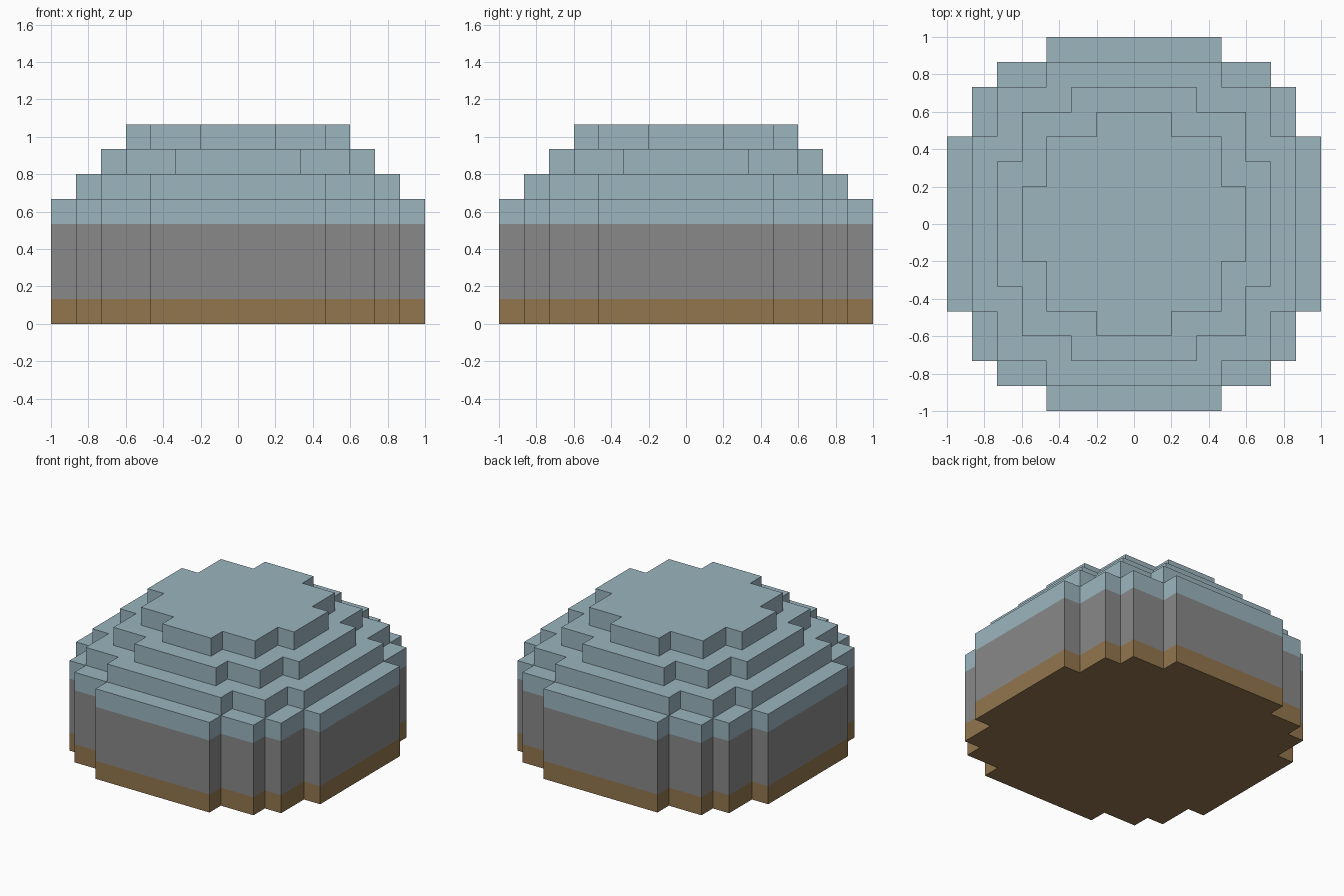
import bpy
import bmesh

if "Cube" in bpy.data.objects:
    bpy.data.objects.remove(bpy.data.objects["Cube"], do_unlink=True)

UNIT = 2 / 15  # edge of one block


def make_material(name, rgb):
    mat = bpy.data.materials.new(name)
    mat.use_nodes = True
    mat.diffuse_color = (*rgb, 1)
    mat.node_tree.nodes["Principled BSDF"].inputs["Base Color"].default_value = (*rgb, 1)
    return mat


brown = make_material("earth brown", (0.287, 0.181, 0.076))
grey = make_material("stone grey", (0.25, 0.25, 0.25))
blue = make_material("pale blue", (0.328, 0.462, 0.515))


def stepped_outline(corner):
    """Repeat one stepped corner at each quarter turn, counter-clockwise."""
    points = []
    for _ in range(4):
        points += corner
        corner = [(-y, x) for x, y in corner]
    return points


def tier(name, corner, bottom, top, material, floor=False, roof=False):
    """Stepped slab between two block heights, closed only where exposed."""
    bm = bmesh.new()
    outline = stepped_outline(corner)
    low = [bm.verts.new((x * UNIT, y * UNIT, bottom * UNIT)) for x, y in outline]
    high = [bm.verts.new((x * UNIT, y * UNIT, top * UNIT)) for x, y in outline]
    for i in range(len(low)):
        j = (i + 1) % len(low)
        bm.faces.new((low[i], low[j], high[j], high[i]))
    if floor:
        bm.faces.new(low[::-1])
    if roof:
        bm.faces.new(high)
    mesh = bpy.data.meshes.new(name)
    bm.to_mesh(mesh)
    bm.free()
    mesh.materials.append(material)
    bpy.context.collection.objects.link(bpy.data.objects.new(name, mesh))


# Wide drum in three coloured bands
drum = [(7.5, 3.5), (6.5, 3.5), (6.5, 5.5), (5.5, 5.5), (5.5, 6.5), (3.5, 6.5), (3.5, 7.5)]
tier("earth_band", drum, 0, 1, brown, floor=True)
tier("stone_band", drum, 1, 4, grey)
tier("drum_rim", drum, 4, 5, blue, roof=True)

# Shrinking dome tiers: outer reach, half width of each outer side
for number, (reach, half) in enumerate([(6.5, 3.5), (5.5, 2.5), (4.5, 1.5)]):
    inner = reach - 1
    corner = [(reach, half), (inner, half), (inner, inner), (half, inner), (half, reach)]
    tier(f"dome_tier_{number + 1}", corner, 5 + number, 6 + number, blue, roof=True)
